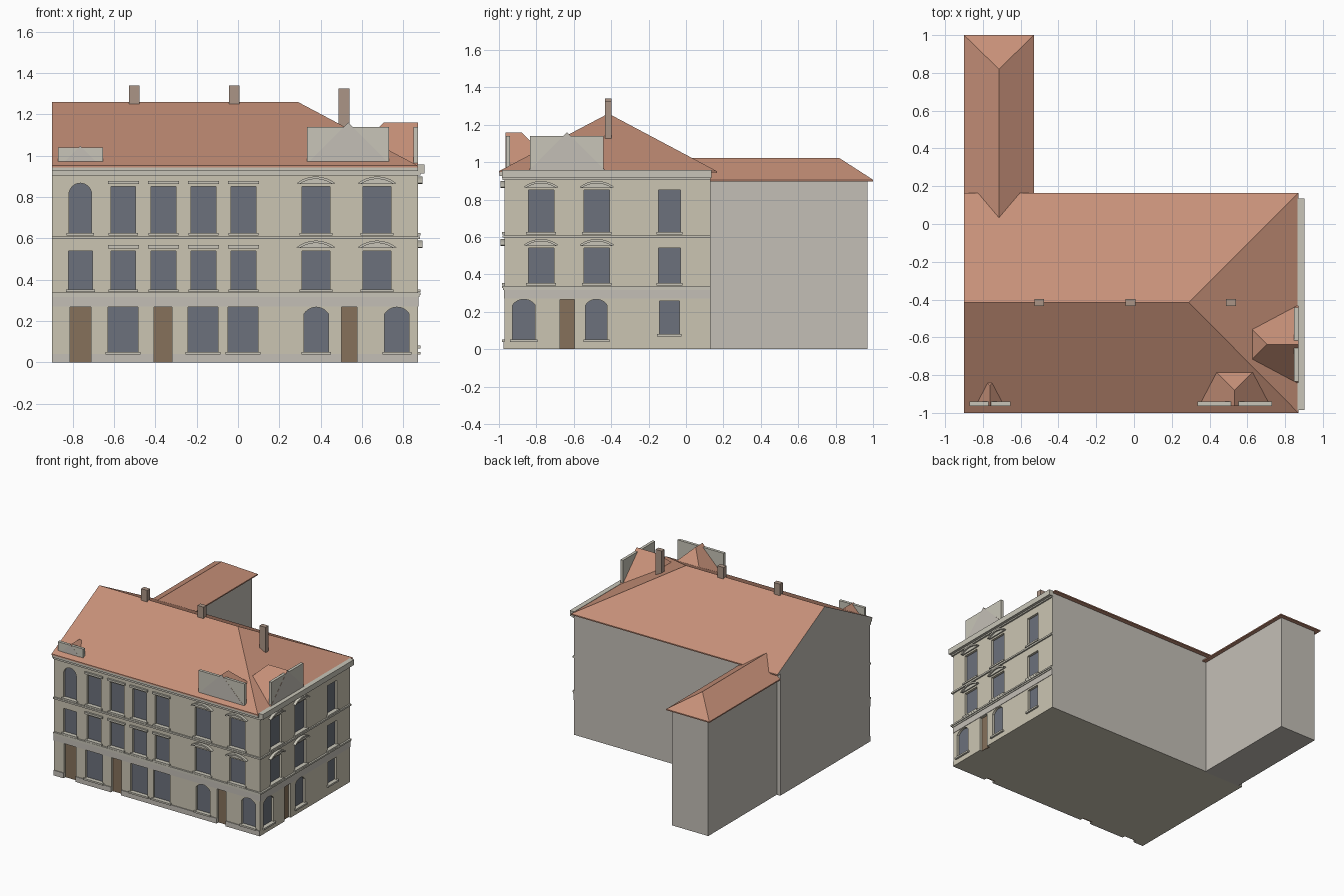
import bpy, bmesh
from math import asin, sin, cos
from mathutils import Vector

if "Cube" in bpy.data.objects:
    bpy.data.objects.remove(bpy.data.objects["Cube"])


def material(name, rgb):
    m = bpy.data.materials.new(name)
    m.diffuse_color = (*rgb, 1)
    m.use_nodes = True
    m.node_tree.nodes["Principled BSDF"].inputs["Base Color"].default_value = m.diffuse_color
    return m


CREAM = material("cream_plaster", (0.60, 0.56, 0.45))
GREY = material("grey_render", (0.55, 0.52, 0.47))
TRIM = material("stone_trim", (0.58, 0.56, 0.48))
TILE = material("roof_tile", (0.57, 0.28, 0.19))
GLASS = material("window_glass", (0.15, 0.165, 0.20))
WOOD = material("door_wood", (0.24, 0.165, 0.105))
BRICK = material("chimney_brick", (0.41, 0.30, 0.24))


def finish(bm, name, *mats):
    bmesh.ops.recalc_face_normals(bm, faces=bm.faces)
    me = bpy.data.meshes.new(name)
    bm.to_mesh(me)
    bm.free()
    for m in mats:
        me.materials.append(m)
    ob = bpy.data.objects.new(name, me)
    bpy.context.collection.objects.link(ob)
    return ob


def hull(name, pts, mat, other=None, normal=None):
    """Convex solid; faces pointing along normal get the other material."""
    bm = bmesh.new()
    for p in pts:
        bm.verts.new(p)
    bmesh.ops.convex_hull(bm, input=bm.verts)
    bmesh.ops.dissolve_limit(bm, angle_limit=0.01, verts=bm.verts, edges=bm.edges)
    bmesh.ops.recalc_face_normals(bm, faces=bm.faces)
    if other:
        for f in bm.faces:
            f.normal_update()
            f.material_index = int(f.normal.dot(Vector(normal)) > 0.9)
    return finish(bm, name, mat, *([other] if other else []))


def box(name, x, y, z, mat):
    return hull(name, [(a, b, c) for a in x for b in y for c in z], mat)


# Facade coordinates: u along the wall, z up, d outward
def place(side, u, z, d):
    return (u, -0.97 - d, z) if side == "front" else (0.87 + d, u, z)


def add_prism(bm, side, outline, d0, d1):
    rings = [[bm.verts.new(place(side, u, z, d)) for u, z in outline] for d in (d0, d1)]
    bm.faces.new(rings[0])
    bm.faces.new(rings[1])
    n = len(outline)
    for i in range(n):
        j = (i + 1) % n
        bm.faces.new((rings[0][i], rings[0][j], rings[1][j], rings[1][i]))


def prism(name, side, outline, d0, d1, mat):
    bm = bmesh.new()
    add_prism(bm, side, outline, d0, d1)
    return finish(bm, f"{side}_{name}", mat)


def rect(u0, u1, z0, z1):
    return [(u0, z0), (u1, z0), (u1, z1), (u0, z1)]


def arc(u0, u1, z, rise, n=12):
    hw, mid = (u1 - u0) / 2, (u0 + u1) / 2
    r = (hw * hw + rise * rise) / (2 * rise)
    a = asin(min(1, hw / r))
    ang = [a - 2 * a * i / n for i in range(n + 1)]
    return [(mid + r * sin(t), z + rise - r + r * cos(t)) for t in ang]


cutter_bm = bmesh.new()


def opening(side, u0, u1, z0, z1, rise=0, door=False):
    if rise:
        shape = [(u0, z0), (u1, z0)] + arc(u0, u1, z1 - rise, rise)
    else:
        shape = rect(u0, u1, z0, z1)
    low = [(u, -0.01 if door and z < 0.001 else z) for u, z in shape]
    add_prism(cutter_bm, side, low, -0.022, 0.02)
    prism("door" if door else "window", side, shape, -0.03, -0.018, WOOD if door else GLASS)
    if not door:
        prism("sill", side, rect(u0 - 0.012, u1 + 0.012, z0 - 0.012, z0 + 0.001), -0.02, 0.014, TRIM)


def pediment(side, mid, z):
    u0, u1 = mid - 0.093, mid + 0.093
    prism("pediment_field", side, arc(u0 + 0.012, u1 - 0.012, z + 0.004, 0.026), -0.005, 0.010, TRIM)
    band = arc(u0, u1, z + 0.008, 0.032) + arc(u0 + 0.014, u1 - 0.014, z + 0.004, 0.024)[::-1]
    prism("pediment_arch", side, band, -0.005, 0.022, TRIM)


# Upper floors: front and right side windows
FLOORS = ((0.352, 0.54), (0.625, 0.85))
for z0, z1 in FLOORS:
    for i in range(4):
        m = -0.555 + i * 0.194
        opening("front", m - 0.06, m + 0.06, z0, z1)
        prism("lintel", "front", rect(m - 0.075, m + 0.075, z1 + 0.012, z1 + 0.027), -0.005, 0.014, TRIM)
    for side, mids in (("front", (0.377, 0.673)), ("right", (-0.775, -0.477))):
        for m in mids:
            opening(side, m - 0.068, m + 0.068, z0, z1)
            pediment(side, m, z1 + 0.009)
    opening("right", -0.147, -0.03, z0, z1)
opening("front", -0.82, -0.705, 0.352, 0.54)
opening("front", -0.818, -0.708, 0.625, 0.867, rise=0.0549)

# Ground floor
for u0, u1 in ((-0.63, -0.484), (-0.242, -0.097), (-0.048, 0.097)):
    opening("front", u0, u1, 0.05, 0.267)
for side, u0, u1 in (("front", 0.32, 0.437), ("front", 0.71, 0.828),
                     ("right", -0.928, -0.806), ("right", -0.537, -0.422)):
    opening(side, u0, u1, 0.05, 0.267, rise=0.032)
opening("right", -0.142, -0.035, 0.08, 0.257)
DOORS = ((-0.814, -0.712), (-0.407, -0.32), (0.5, 0.576))
for u0, u1 in DOORS:
    opening("front", u0, u1, 0, 0.267, door=True)
opening("right", -0.674, -0.596, 0, 0.267, door=True)

# Main block, plaster on street sides and grey render behind, with recesses cut
body = box("main_walls", (-0.9, 0.87), (-0.97, 0.13), (0, 0.945), CREAM)
body.data.materials.append(GREY)
for p in body.data.polygons:
    p.material_index = int(p.normal.x < -0.5 or p.normal.y > 0.5)
cutter = finish(cutter_bm, "opening_cutter", CREAM)
cutter.hide_render = True
mod = body.modifiers.new("openings", "BOOLEAN")
mod.operation, mod.solver, mod.object = "DIFFERENCE", "EXACT", cutter
bpy.context.view_layer.objects.active = body
bpy.ops.object.modifier_apply(modifier="openings")
bpy.data.objects.remove(cutter)

# Plinth between doors
edges = [-0.9] + [u for d in DOORS for u in d] + [0.87]
for u0, u1 in zip(edges[::2], edges[1::2]):
    prism("plinth", "front", rect(u0, u1, 0, 0.04), -0.005, 0.006, GREY)

# Frieze, string courses and cornice
for name, z0, z1, d, mat in (("frieze", 0.27, 0.316, 0.003, GREY),
                             ("string_lower", 0.316, 0.327, 0.008, TRIM),
                             ("string_upper", 0.327, 0.339, 0.014, TRIM),
                             ("floor_string", 0.596, 0.609, 0.011, TRIM),
                             ("cornice_lower", 0.905, 0.925, 0.012, TRIM)):
    prism(name, "front", rect(-0.9, 0.87 + d, z0, z1), -0.005, d, mat)
    prism(name, "right", rect(-0.97, 0.13, z0, z1), -0.005, d, mat)
prism("cornice", "front", rect(-0.9, 0.87, 0.925, 0.948), -0.005, 0.027, TRIM)
prism("cornice", "right", rect(-0.985, 0.135, 0.915, 0.957), -0.005, 0.033, TRIM)

# Main roof: gable at left, hip at right
eaves = [(x, y, z) for x in (-0.9, 0.87) for y in (-1, 0.165) for z in (0.943, 0.952)]
hull("main_roof", eaves + [(-0.9, -0.415, 1.26), (0.29, -0.415, 1.26)], TILE, GREY, (-1, 0, 0))

# Rear wing with hipped roof
box("wing_walls", (-0.87, -0.56), (0.12, 0.97), (0, 0.9), GREY)
eaves = [(x, y, z) for x in (-0.9, -0.53) for y in (0.13, 1.0) for z in (0.897, 0.906)]
hull("wing_roof", eaves + [(-0.715, 0.025, 1.022), (-0.715, 0.82, 1.022)], TILE)


# Dormers: small hipped roof behind a flat parapet
def dormer(name, side, mid, half, top, apex, peak, d_front):
    h = peak - 0.95
    pts = [place(side, mid + s * h, 0.95, d) for s in (-1, 1) for d in (d_front, apex - h)]
    pts += [place(side, mid, peak, d) for d in (d_front, apex)]
    hull(name + "_roof", pts, TILE, GREY, (0, -1, 0) if side == "front" else (1, 0, 0))
    prism(name + "_parapet", side, rect(mid - half, mid + half, 0.965 if side == "front" else 0.95, top),
          d_front - 0.023, d_front - 0.001, TRIM)


dormer("large_dormer", "front", 0.533, 0.198, 1.14, -0.09, 1.16, -0.006)
dormer("small_dormer", "front", -0.763, 0.109, 1.04, -0.115, 1.047, -0.006)
dormer("side_dormer", "right", -0.637, 0.196, 1.14, -0.165, 1.16, 0.001)

# Chimneys on the ridge
for x, z0, z1 in ((-0.502, 1.2, 1.34), (-0.018, 1.2, 1.34), (0.513, 1.08, 1.325)):
    box("chimney", (x - 0.026, x + 0.026), (-0.433, -0.397), (z0, z1), BRICK)
